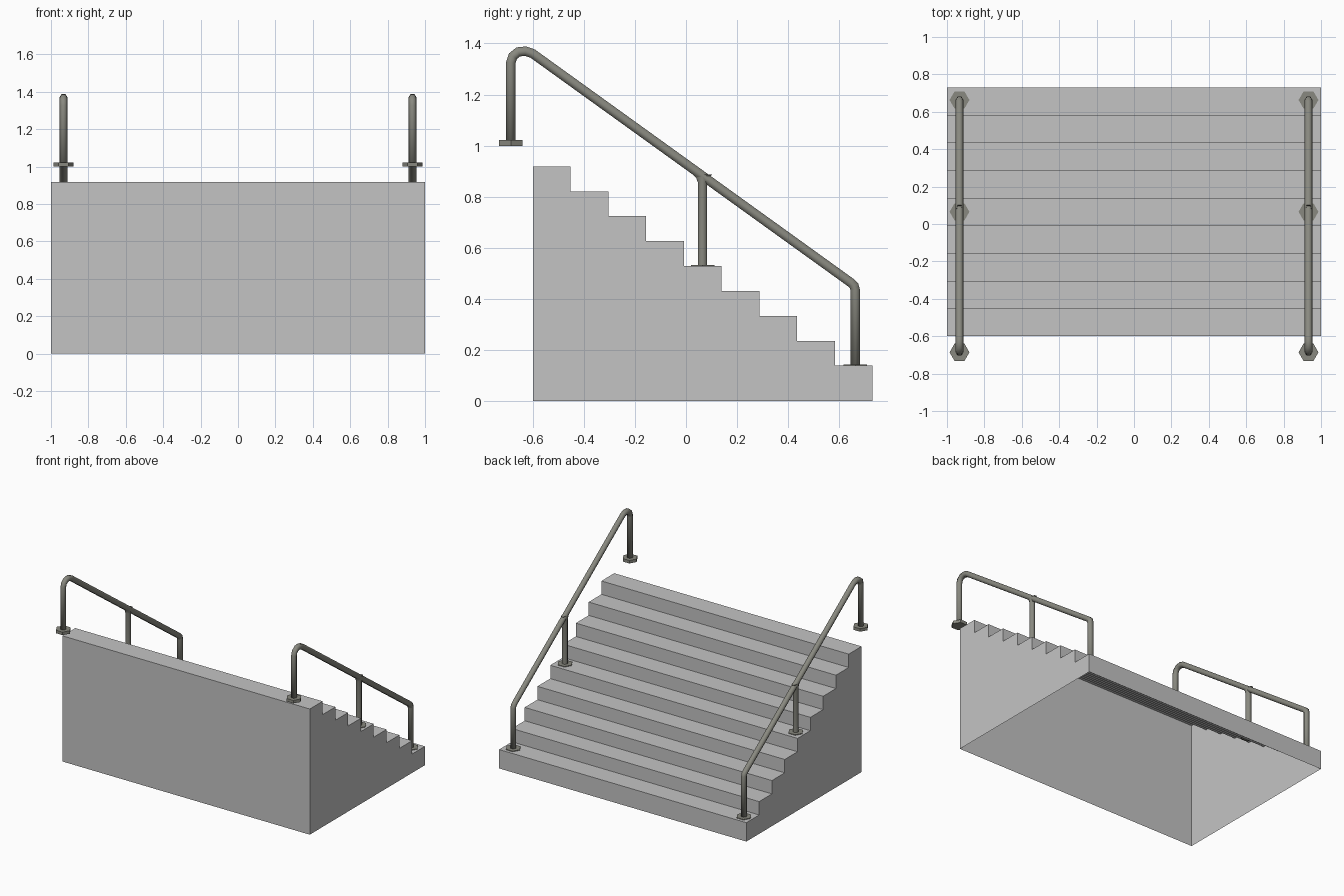
import bpy, bmesh, math
from mathutils import Vector

if "Cube" in bpy.data.objects:
    bpy.data.objects.remove(bpy.data.objects["Cube"])

RAIL_X = 0.933
RUN, RISE, STEPS = 0.1478, 0.0976, 9
Y_LOW, Z_LOW = 0.731, 0.138


def material(name, rgb):
    m = bpy.data.materials.new(name)
    m.diffuse_color = (*rgb, 1)
    m.use_nodes = True
    m.node_tree.nodes["Principled BSDF"].inputs["Base Color"].default_value = m.diffuse_color
    return m


concrete = material("light concrete", (0.55, 0.55, 0.55))
metal = material("grey metal", (0.25, 0.25, 0.215))


def finish(bm, name, mat, mirror=False, smooth=False):
    mesh = bpy.data.meshes.new(name)
    bm.to_mesh(mesh)
    bm.free()
    obj = bpy.data.objects.new(name, mesh)
    bpy.context.collection.objects.link(obj)
    mesh.materials.append(mat)
    for p in mesh.polygons:
        p.use_smooth = smooth
    if mirror:
        obj.modifiers.new("mirror", 'MIRROR').use_mirror_merge = False
    return obj


def loft(bm, rings, caps=False):
    """Join rings of points with quads."""
    rings = [[bm.verts.new(p) for p in r] for r in rings]
    n = len(rings[0])
    for a, b in zip(rings, rings[1:]):
        for i in range(n):
            j = (i + 1) % n
            bm.faces.new((a[i], a[j], b[j], b[i]))
    if caps:
        bm.faces.new(rings[0])
        bm.faces.new(rings[-1])
    bmesh.ops.recalc_face_normals(bm, faces=bm.faces[:])


def hexagon(y, z, rx, ry):
    return [(RAIL_X + rx * math.cos(k * math.pi / 3),
             y + ry * math.sin(k * math.pi / 3), z) for k in range(6)]


# Stairs: stepped side profile across the width, open underneath
profile = [(Y_LOW, 0)]
for i in range(STEPS):
    z = Z_LOW + i * RISE
    profile += [(Y_LOW - i * RUN, z), (Y_LOW - (i + 1) * RUN, z)]
profile.append((Y_LOW - STEPS * RUN, 0))
bm = bmesh.new()
loft(bm, [[(x, y, z) for y, z in profile] for x in (-1, 1)], caps=True)
bottom = [f for f in bm.faces if all(v.co.z < 1e-5 for v in f.verts)]
bmesh.ops.delete(bm, geom=bottom, context='FACES')
finish(bm, "stairs", concrete)

# Handrail: hexagonal tube swept along a bent path, mitred at each point
path = [Vector(p) for p in (
    (-0.686, 1.0), (-0.686, 1.325), (-0.678, 1.350), (-0.657, 1.367),
    (-0.628, 1.370), (-0.600, 1.360), (0.646, 0.463), (0.658, 0.451),
    (0.663, 0.434), (0.663, 0.122))]
R = 0.021
rings = []
for i, p in enumerate(path):
    d0 = (p - path[max(i - 1, 0)]).normalized()
    d1 = (path[min(i + 1, len(path) - 1)] - p).normalized()
    t = (d0 + d1).normalized()
    n = Vector((-t.y, t.x)) / max(t.dot(d0), t.dot(d1))
    rings.append([(RAIL_X + R * math.cos(k * math.pi / 3),
                   *(p + n * R * math.sin(k * math.pi / 3))) for k in range(6)])
bm = bmesh.new()
loft(bm, rings, caps=True)
finish(bm, "handrail", metal, mirror=True, smooth=True)

# Middle post, flared where it meets the rail
bm = bmesh.new()
loft(bm, [hexagon(0.065, z, rx, ry) for z, rx, ry in
          ((0.515, R, R), (0.855, R, R), (0.873, R, 0.029), (0.886, R * 0.9, 0.042))])
finish(bm, "middle_post", metal, mirror=True, smooth=True)

# Hexagonal floor flanges, sunk slightly into the treads
for name, y, step in (("lower_flange", 0.663, 0), ("middle_flange", 0.065, 4),
                      ("upper_flange", -0.686, 9)):
    top = Z_LOW + step * RISE + 0.005
    bm = bmesh.new()
    loft(bm, [hexagon(y, z, 0.053, 0.053) for z in (top - 0.022, top)], caps=True)
    finish(bm, name, metal, mirror=True)
